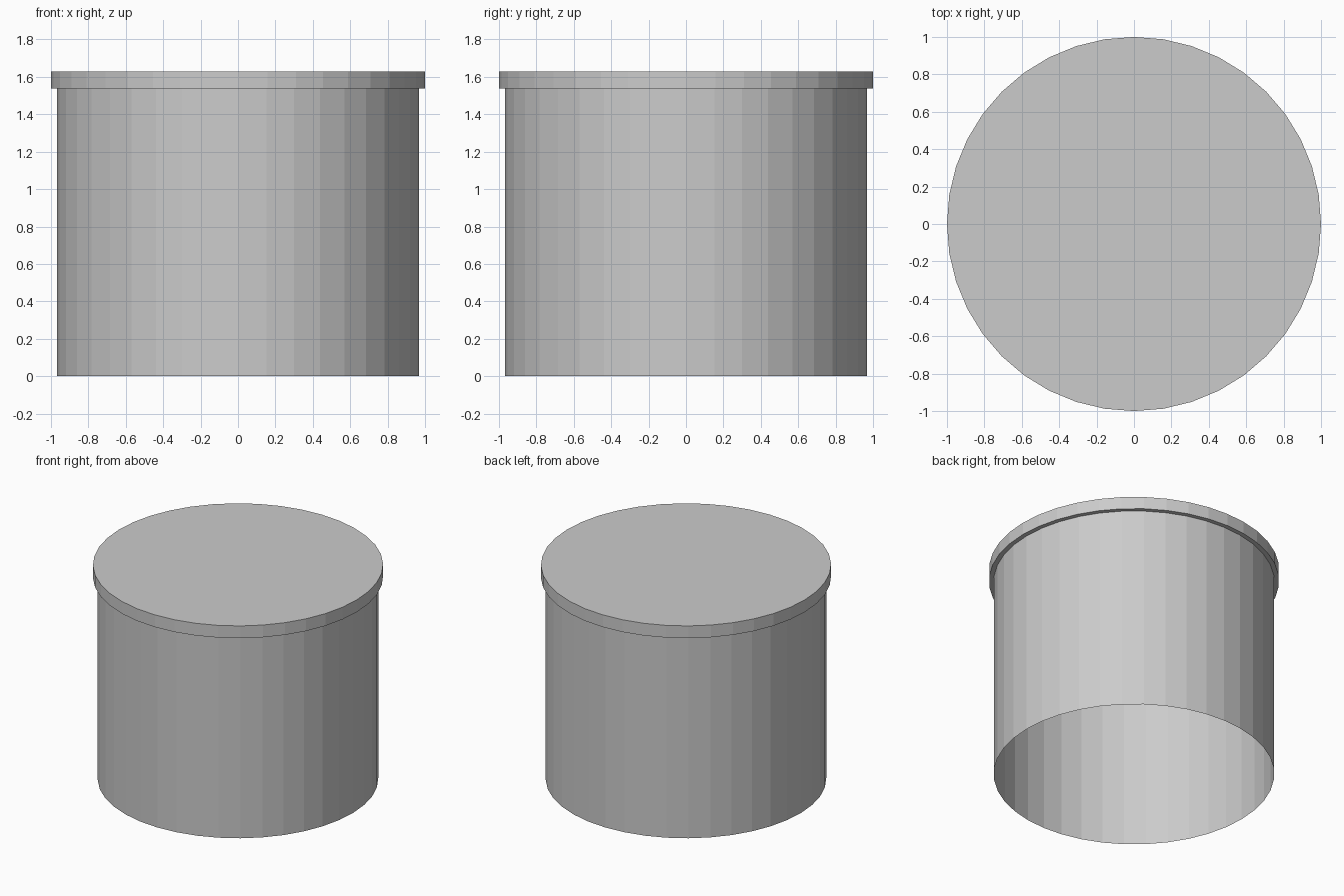
import bpy, bmesh, math

if "Cube" in bpy.data.objects:
    bpy.data.objects.remove(bpy.data.objects["Cube"])

SIDES = 40


def lathe(name, profile, cap_top=False):
    """Revolve an (r, z) profile, listed bottom to top, into a flat-shaded shell."""
    bm = bmesh.new()
    rings = []
    for r, z in profile:
        rings.append([bm.verts.new((r * math.cos(2 * math.pi * i / SIDES),
                                    r * math.sin(2 * math.pi * i / SIDES), z))
                      for i in range(SIDES)])
    for low, high in zip(rings, rings[1:]):
        for i in range(SIDES):
            j = (i + 1) % SIDES
            bm.faces.new((low[i], low[j], high[j], high[i]))
    if cap_top:
        bm.faces.new(rings[-1])
    mesh = bpy.data.meshes.new(name)
    bm.to_mesh(mesh)
    bm.free()
    obj = bpy.data.objects.new(name, mesh)
    bpy.context.collection.objects.link(obj)
    return obj


WALL_R, LID_R = 0.967, 1.0
LIP_Z, TOP_Z = 1.537, 1.63

# Thin drum wall, open at the bottom
lathe("drum_wall", [(WALL_R, 0), (WALL_R, LIP_Z)])

# Lid: overhanging underside, rim and flat top
lathe("lid", [(WALL_R, LIP_Z), (LID_R, LIP_Z), (LID_R, TOP_Z)], cap_top=True)
